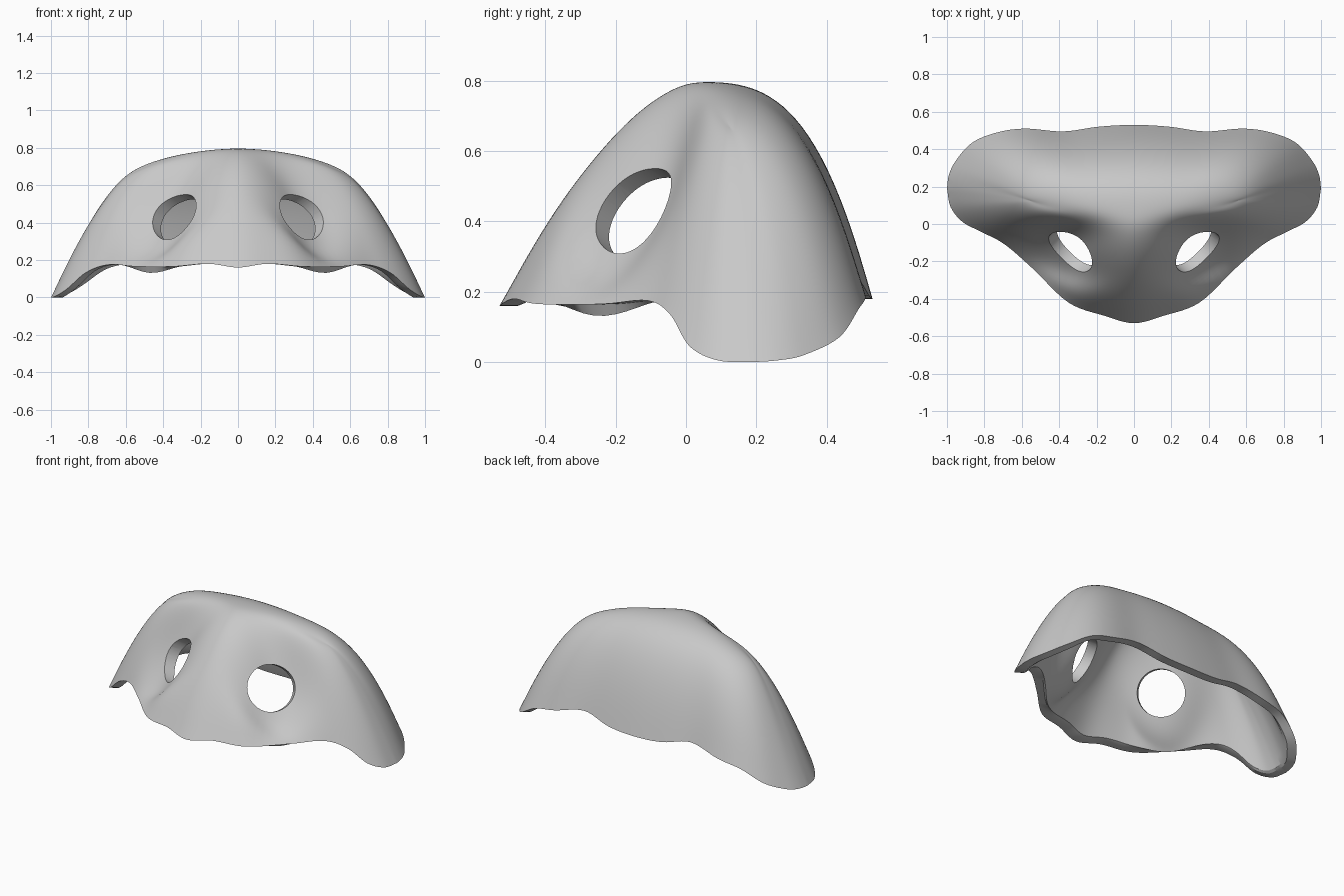
import bpy, bmesh, math
from mathutils import Vector

cube = bpy.data.objects.get("Cube")
if cube:
    bpy.data.objects.remove(cube, do_unlink=True)

# Half outlines of the rim, from the centre line to the side tip
FRONT = [(0, -.53, .16), (.16, -.49, .18), (.35, -.42, .165), (.54, -.24, .165),
         (.69, -.11, .175), (.81, -.045, .135), (.915, .01, .045), (.98, .09, .005), (1, .19, 0)]
BACK = [(0, .53, .18), (.19, .52, .19), (.38, .495, .23), (.58, .51, .185),
        (.73, .49, .15), (.865, .435, .07), (.955, .335, .02), (.99, .26, .005), (1, .19, 0)]
STEPS = 6      # columns per outline point
RINGS = 28     # rows from crest to rim
THICKNESS = .06
EYE = Vector((.315, -.125, .42))
EYE_AXIS = Vector((.66, -.61, .43)).normalized()
EYE_RADIUS = .14


def smooth_path(points):
    """Catmull-Rom curve through the points, mirrored at the centre."""
    pts = [Vector(p) for p in points]
    first = Vector((-pts[1].x, pts[1].y, pts[1].z))
    pts = [first] + pts + [pts[-1] * 2 - pts[-2]]
    path = []
    for i in range(1, len(pts) - 2):
        a, b, c, d = pts[i - 1:i + 3]
        for k in range(STEPS):
            t = k / STEPS
            path.append(.5 * (2 * b + (c - a) * t + (2 * a - 5 * b + 4 * c - d) * t ** 2
                              + (3 * b - a - 3 * c + d) * t ** 3))
    return path + [pts[-2]]


def slope(crest, rim, power, s):
    """Point on the curved wall between crest and rim, with the eye socket."""
    p = crest.lerp(rim, s)
    p.z = rim.z + (crest.z - rim.z) * (1 - s ** power)
    across = math.exp(-(p.x - EYE.x - .07) ** 2 / .04)
    along = math.exp(-((p.y - EYE.y + .04) / .17) ** 4)
    p.z -= .2 * across * along * (1 - s ** 6)
    return p


def column(front, back):
    x = .27 * (front.x + back.x)
    crest = Vector((x, .02 + .35 * x * x, .797 - .42 * x * x))
    tip = (front.x + back.x) / 2
    p_front = 1.65 - .15 * tip ** 4
    p_back = 3.2 - 1.7 * tip ** 3
    rows = [slope(crest, front, p_front, 1 - j / RINGS) for j in range(RINGS)]
    return rows + [slope(crest, back, p_back, j / RINGS) for j in range(RINGS + 1)]


# Mask sheet: columns run from front rim over the crest to back rim
half = [column(f, b) for f, b in zip(smooth_path(FRONT), smooth_path(BACK))]
mirrored = [[Vector((-p.x, p.y, p.z)) for p in col] for col in half[:0:-1]]
bm = bmesh.new()
grid = [[bm.verts.new(p) for p in col] for col in mirrored + half]
for c0, c1 in zip(grid, grid[1:]):
    for j in range(2 * RINGS):
        bm.faces.new((c0[j], c1[j], c1[j + 1], c0[j + 1]))
bmesh.ops.remove_doubles(bm, verts=bm.verts, dist=.0005)
bmesh.ops.recalc_face_normals(bm, faces=bm.faces)
if sum(f.normal.z for f in bm.faces) < 0:
    bmesh.ops.reverse_faces(bm, faces=bm.faces)
inner = [v for v in bm.verts if not v.is_boundary]
for _ in range(8):
    bmesh.ops.smooth_vert(bm, verts=inner, factor=.5,
                          use_axis_x=True, use_axis_y=True, use_axis_z=True)
bm.verts.index_update()
rim_ids = [v.index for v in bm.verts if v.is_boundary]
mesh = bpy.data.meshes.new("mask_shell")
bm.to_mesh(mesh)
bm.free()
mask = bpy.data.objects.new("mask_shell", mesh)
bpy.context.collection.objects.link(mask)


def activate(obj):
    bpy.ops.object.select_all(action='DESELECT')
    obj.select_set(True)
    bpy.context.view_layer.objects.active = obj


# Wall thickness, with the inner edge of the rim level with the outer edge
activate(mask)
sheet_count = len(mask.data.vertices)
shell = mask.modifiers.new("thickness", 'SOLIDIFY')
shell.thickness = THICKNESS
shell.offset = -1
bpy.ops.object.modifier_apply(modifier=shell.name)
verts = mask.data.vertices
for i in rim_ids:
    verts[sheet_count + i].co.z = verts[i].co.z

# Round eye holes
for name, side in (("left", 1), ("right", -1)):
    axis = Vector((EYE_AXIS.x * side, EYE_AXIS.y, EYE_AXIS.z))
    bpy.ops.mesh.primitive_cylinder_add(
        vertices=48, radius=EYE_RADIUS, depth=.4, location=(EYE.x * side, EYE.y, EYE.z),
        rotation=axis.to_track_quat('Z', 'Y').to_euler())
    cutter = bpy.context.object
    cutter.name = name + "_eye_cutter"
    cutter.hide_render = True
    activate(mask)
    hole = mask.modifiers.new(name + "_eye_hole", 'BOOLEAN')
    hole.object = cutter
    hole.operation = 'DIFFERENCE'
    hole.solver = 'EXACT'
    bpy.ops.object.modifier_apply(modifier=hole.name)
    bpy.data.objects.remove(cutter, do_unlink=True)

# Plain grey finish
grey = bpy.data.materials.new("plain_grey")
grey.use_nodes = True
colour = (.58, .58, .58, 1)
grey.diffuse_color = colour
grey.node_tree.nodes["Principled BSDF"].inputs["Base Color"].default_value = colour
mask.data.materials.clear()
mask.data.materials.append(grey)
activate(mask)
bpy.ops.object.shade_smooth_by_angle(angle=math.radians(32))
